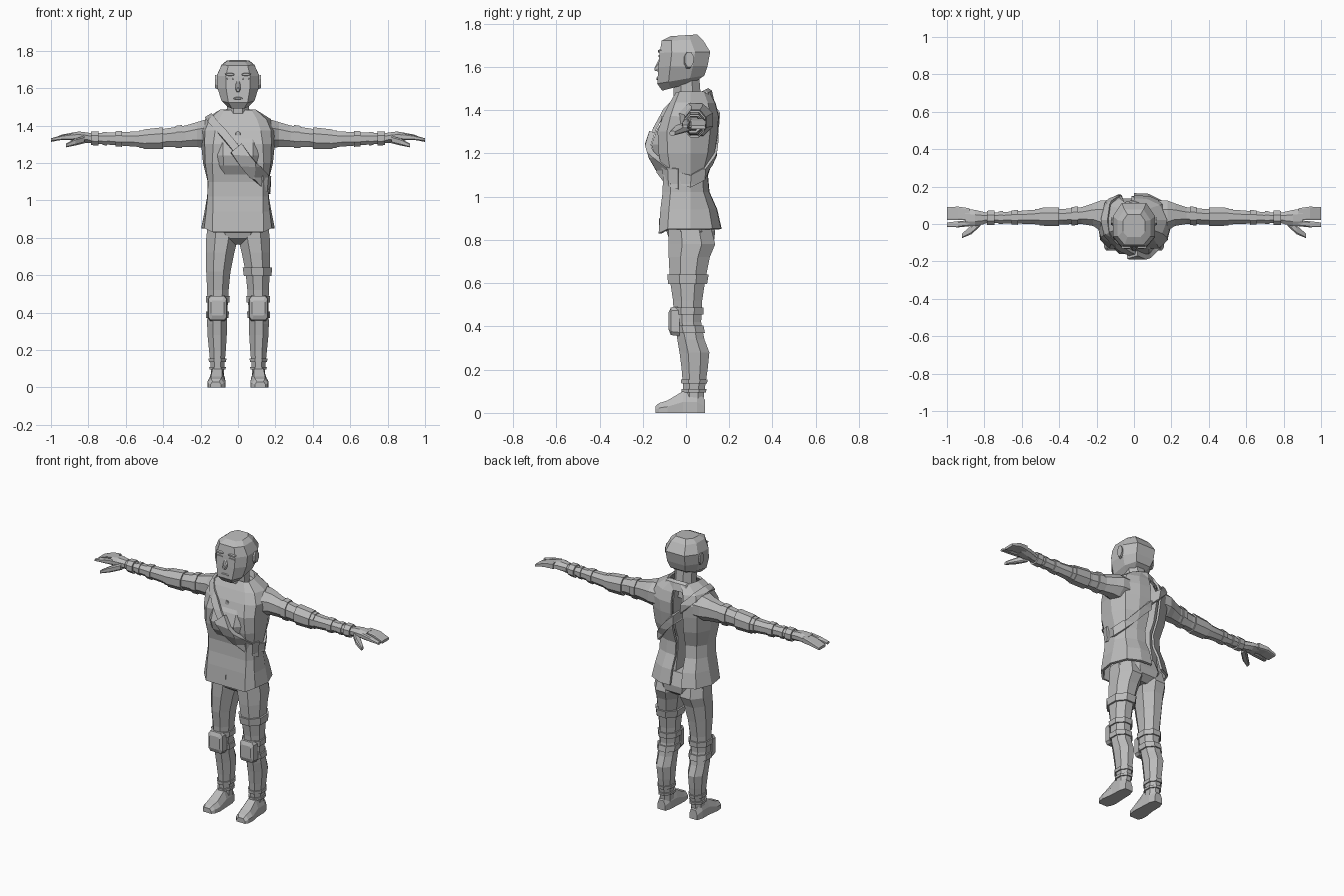
import bpy, bmesh, math
from mathutils import Vector

grey = bpy.data.materials.new("plain_grey")
grey.diffuse_color = (0.5, 0.5, 0.5, 1)


def finish(name, bm, thick=0.0, offset=0.0):
    me = bpy.data.meshes.new(name)
    bm.to_mesh(me)
    bm.free()
    me.materials.append(grey)
    ob = bpy.data.objects.new(name, me)
    bpy.context.collection.objects.link(ob)
    if thick:
        mod = ob.modifiers.new("thickness", "SOLIDIFY")
        mod.thickness, mod.offset = thick, offset
    return ob


def loft_mesh(rings, closed=True, caps=True):
    bm = bmesh.new()
    vs = [[bm.verts.new(p) for p in r] for r in rings]
    n = len(rings[0])
    for a, b in zip(vs, vs[1:]):
        for i in range(n if closed else n - 1):
            j = (i + 1) % n
            bm.faces.new((a[i], a[j], b[j], b[i]))
    if caps:
        bm.faces.new(vs[0])
        bm.faces.new(vs[-1])
    bmesh.ops.recalc_face_normals(bm, faces=bm.faces)
    return bm


def section(axis, s, side=1, k=0.42):
    """Eight-sided ring filling a rectangle, placed at s[0] along an axis."""
    t, a0, a1, b0, b1 = s
    pts = []
    for u, v in ((1, k), (k, 1), (-k, 1), (-1, k), (-1, -k), (-k, -1), (k, -1), (1, -k)):
        a = (a0 + a1) / 2 + u * (a1 - a0) / 2
        b = (b0 + b1) / 2 + v * (b1 - b0) / 2
        x, y, z = {"x": (t, a, b), "y": (a, t, b), "z": (a, b, t)}[axis]
        pts.append((x * side, y, z))
    return pts


def limb(name, axis, secs, side=1, k=0.42):
    return finish(name, loft_mesh([section(axis, s, side, k) for s in secs]))


def band(name, axis, secs, lo, hi, grow, side):
    """Raised strap around part of a limb."""
    def at(t):
        for p, q in zip(secs, secs[1:]):
            if min(p[0], q[0]) <= t <= max(p[0], q[0]):
                f = (t - p[0]) / (q[0] - p[0])
                m = [a + (b - a) * f for a, b in zip(p, q)]
                return (t, m[1] - grow, m[2] + grow, m[3] - grow, m[4] + grow)
    limb(name, axis, [at(lo), at(hi)], side)


def mirrored(half):
    """Full ring from a half ring running front to back centre."""
    return [(-x, y, z) for x, y, z in reversed(half[:-1])] + half


def body_ring(z, w, fc, fb, b):
    half = [(0, fc, z), (.48 * w, fb, z), (.85 * w, fb * .62, z), (w, .02, z),
            (.8 * w, .78 * b, z), (.4 * w, b, z), (0, b * 1.02, z)]
    return mirrored(half[1:]) + [half[0]]


# Shirt
shirt = [(.84, .14, -.112, -.105, .10), (.93, .14, -.118, -.11, .10),
         (1.05, .135, -.105, -.098, .08), (1.13, .14, -.105, -.108, .08),
         (1.185, .16, -.118, -.145, .10), (1.24, .165, -.125, -.16, .11),
         (1.31, .165, -.115, -.135, .125), (1.38, .15, -.085, -.088, .125),
         (1.43, .12, -.06, -.062, .11), (1.46, .07, -.05, -.045, .09)]
finish("shirt", loft_mesh([body_ring(*r) for r in shirt]))
finish("belt", loft_mesh([body_ring(z, .145, -.125, -.117, .10) for z in (.865, .9)]))

# Open jacket: z, half width, front edge x, front edge y, back y
jacket = [(.85, .19, .135, -.12, .155), (.94, .172, .132, -.112, .135),
          (1.02, .158, .13, -.102, .10), (1.1, .155, .13, -.10, .093),
          (1.2, .18, .135, -.12, .125), (1.3, .19, .13, -.125, .14),
          (1.37, .2, .12, -.10, .143), (1.43, .17, .10, -.07, .128),
          (1.48, .09, .07, -.04, .103)]


def jacket_ring(z, w, ex, fy, b):
    return mirrored([(ex, fy, z - (.02 if z < .9 else 0)), ((ex + w) / 2 + .012, .68 * fy, z),
                     (w, .02, z), (.8 * w, .76 * b, z), (.4 * w, b, z), (0, b * 1.02, z)])


def open_front(r):
    n = len(r) // 2
    return r


# The ring starts and ends at the front edges, so it stays open there
finish("jacket", loft_mesh([jacket_ring(*r) for r in jacket], closed=False, caps=False), .014)

# Folded collar, high at the back and low in front
collar = []
for rx, ry, z0 in ((.135, .11, 1.39), (.118, .1, 1.44), (.09, .083, 1.46), (.075, .068, 1.42)):
    ring = []
    for i in range(10):
        a = math.tau * (i + .5) / 10
        y = .02 + ry * math.sin(a)
        ring.append((rx * math.cos(a), y, z0 + .5 * (y - .02)))
    collar.append(ring)
finish("collar", loft_mesh(collar, caps=False))
limb("pendant", "y", [(-.115, -.012, .012, 1.335, 1.37), (-.07, -.018, .018, 1.33, 1.375)])

# Cross-body strap and pouch, sliced from the outer torso shape
outer = [(.95, .165, -.115, -.115, .13), (1.06, .158, -.105, -.105, .1),
         (1.13, .165, -.105, -.112, .1), (1.19, .18, -.118, -.147, .125),
         (1.24, .186, -.125, -.162, .132), (1.31, .192, -.115, -.138, .143),
         (1.38, .195, -.09, -.1, .143), (1.43, .17, -.065, -.075, .13),
         (1.48, .09, -.045, -.045, .105)]
tilt = Vector((.766, 0, .643))


def sash(name, half_width, thick, extra=()):
    bm = loft_mesh([body_ring(*r) for r in outer], caps=False)
    mid = Vector((0, 0, 1.262))
    cuts = [(mid + tilt * half_width, tilt), (mid - tilt * half_width, -tilt), *extra]
    for co, no in cuts:
        bmesh.ops.bisect_plane(bm, geom=bm.verts[:] + bm.edges[:] + bm.faces[:],
                               plane_co=co, plane_no=no, clear_outer=True)
    finish(name, bm, thick, 1)


sash("cross_strap", .02, .016)
sash("strap_pouch", .036, .028, [(Vector((0, -.03, 0)), Vector((0, 1, 0))),
                                 (Vector((-.035, 0, 1.25)), Vector((-.643, 0, .766)))])

# Pelvis
limb("pelvis", "z", [(.92, -.14, .14, -.1, .11), (.84, -.165, .165, -.09, .135),
                     (.795, -.14, .14, -.075, .13), (.765, -.06, .06, -.03, .09)])

# Neck and head: front z, back z, front y, back y, half width
limb("neck", "z", [(1.38, -.068, .068, -.05, .08), (1.47, -.06, .06, -.058, .068),
                   (1.57, -.06, .06, -.06, .06)])
head = [(1.49, 1.53, -.11, .04, .055), (1.522, 1.56, -.133, .085, .088),
        (1.6, 1.605, -.128, .1, .11), (1.665, 1.67, -.122, .112, .113),
        (1.722, 1.725, -.112, .078, .088), (1.742, 1.75, -.07, .052, .06)]
rings = []
for zf, zb, y0, y1, w in head:
    half = []
    for x, f in ((.58 * w, 0), (w, .24), (w, .7), (.58 * w, 1)):
        half.append((x, y0 + (y1 - y0) * f, zf + (zb - zf) * f))
    rings.append(half + [(-x, y, z) for x, y, z in reversed(half)])
finish("head", loft_mesh(rings))
limb("nose", "y", [(-.145, -.008, .008, 1.583, 1.597), (-.12, -.017, .017, 1.575, 1.645)])
limb("mouth", "y", [(-.137, -.022, .022, 1.541, 1.549), (-.125, -.026, .026, 1.535, 1.555)])

arm = [(.13, -.04, .125, 1.28, 1.43), (.18, -.035, .125, 1.28, 1.43),
       (.22, -.01, .11, 1.285, 1.418), (.28, 0, .09, 1.285, 1.4),
       (.38, -.002, .08, 1.285, 1.385), (.46, 0, .08, 1.28, 1.372),
       (.55, 0, .075, 1.287, 1.368), (.66, .003, .066, 1.295, 1.363),
       (.78, .005, .06, 1.305, 1.358), (.82, 0, .066, 1.308, 1.362)]
leg = [(.86, .0, .163, -.08, .115), (.78, .004, .172, -.08, .135),
       (.72, .02, .172, -.08, .11), (.62, .04, .17, -.075, .09),
       (.52, .05, .165, -.06, .075), (.42, .056, .163, -.055, .07),
       (.34, .06, .165, -.04, .085), (.28, .06, .163, -.03, .108),
       (.2, .065, .155, -.02, .1), (.1, .074, .145, -.012, .085),
       (.05, .074, .145, -.012, .08)]

for tag, s in (("left", 1), ("right", -1)):
    # Face details
    limb(tag + "_brow", "y", [(-.13, .02, .066, 1.668, 1.678), (-.108, .016, .07, 1.662, 1.684)], s)
    limb(tag + "_eye", "y", [(-.127, .024, .06, 1.646, 1.654), (-.11, .022, .062, 1.642, 1.658)], s)
    limb(tag + "_ear", "x", [(.1, -.015, .03, 1.59, 1.665), (.122, -.005, .035, 1.6, 1.67)], s)
    # Arm with wraps
    limb(tag + "_arm", "x", arm, s)
    for i, (lo, hi, g) in enumerate(((.3, .335, .006), (.4, .505, .009), (.505, .53, .004),
                                     (.62, .655, .006), (.7, .725, .005), (.745, .785, .01))):
        band(f"{tag}_arm_wrap_{i}", "x", arm, lo, hi, g, s)
    # Hand
    limb(tag + "_palm", "x", [(.8, .0, .064, 1.308, 1.362), (.85, -.012, .075, 1.312, 1.368),
                              (.9, -.012, .082, 1.322, 1.36)], s)
    limb(tag + "_fingers", "x", [(.88, .02, .084, 1.324, 1.362), (.94, .022, .093, 1.325, 1.352),
                                 (1.0, .022, .09, 1.312, 1.328)], s, .8)
    limb(tag + "_index_finger", "x", [(.88, -.012, .02, 1.322, 1.358), (.94, -.018, .015, 1.322, 1.348),
                                      (1.0, -.015, .008, 1.318, 1.332)], s, .6)
    limb(tag + "_thumb", "x", [(.82, -.01, .035, 1.305, 1.345), (.87, -.055, -.008, 1.293, 1.33),
                               (.92, -.076, -.052, 1.283, 1.303)], s, .6)
    # Leg with knee pad and straps
    limb(tag + "_leg", "z", leg, s)
    limb(tag + "_knee_pad", "y", [(-.08, .075, .145, .385, .465), (-.07, .062, .158, .36, .488),
                                  (-.03, .058, .162, .355, .492)], s, .75)
    for i, (lo, hi, g) in enumerate(((.37, .405, .008), (.455, .488, .008), (.095, .11, .008),
                                     (.135, .155, .007))):
        band(f"{tag}_leg_strap_{i}", "z", leg, lo, hi, g, s)
    # Flat-soled shoe
    shoe = []
    for y, x0, x1, h in ((.088, .085, .14, .06), (.05, .073, .152, .1), (-.015, .07, .153, .1),
                         (-.085, .066, .164, .058), (-.125, .075, .16, .045), (-.142, .09, .148, .03)):
        d = (x1 - x0) * .2
        shoe.append([(s * x, y, z) for x, z in ((x0, 0), (x1, 0), (x1, h * .5), (x1 - d, h),
                                                (x0 + d, h), (x0, h * .5))])
    finish(tag + "_shoe", loft_mesh(shoe))

# Thigh strap on one leg only
band("thigh_strap", "z", leg, .595, .64, .011, 1)
